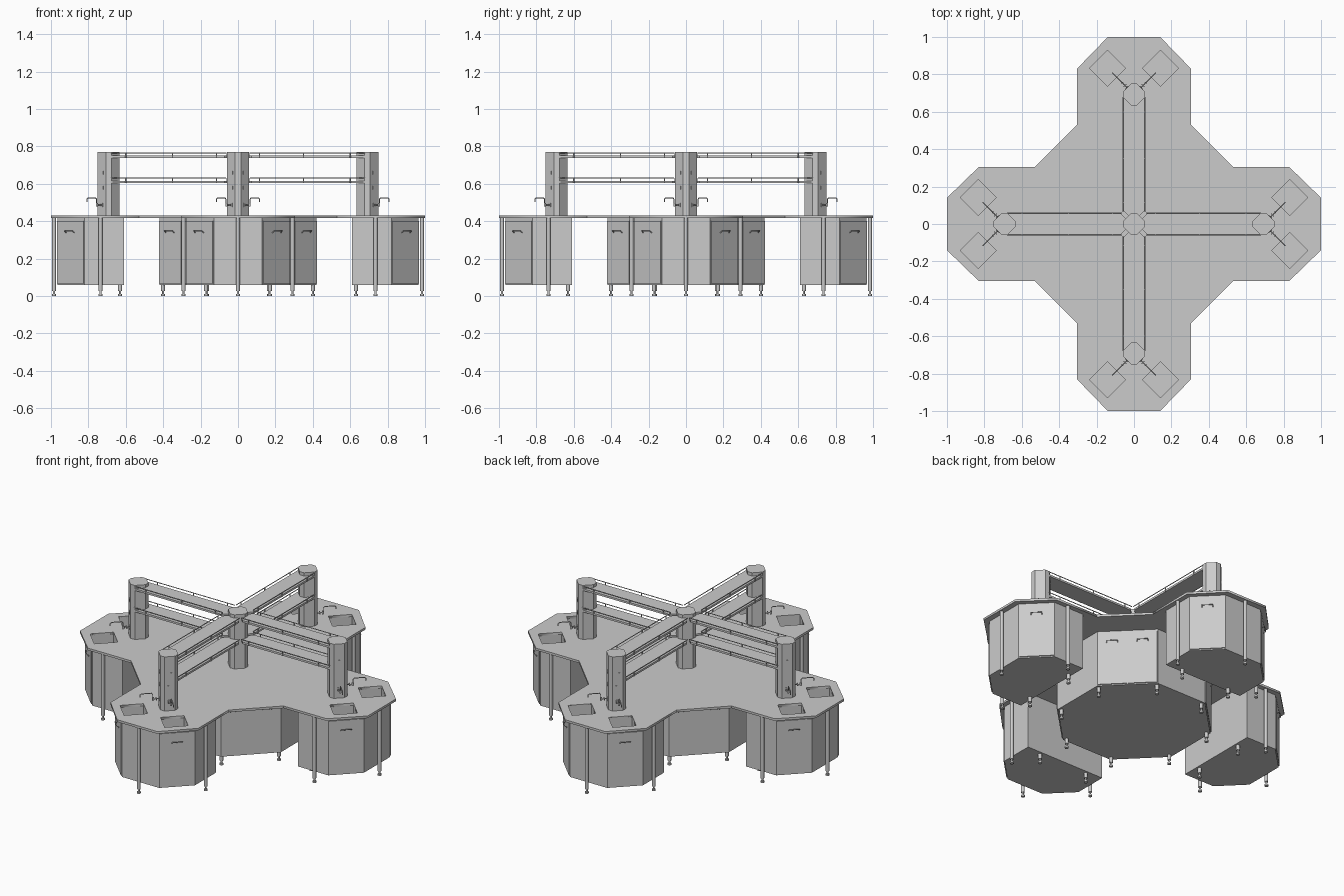
import bpy, bmesh
from math import pi, cos, sin, radians
from mathutils import Matrix, Vector

if "Cube" in bpy.data.objects:
    bpy.data.objects.remove(bpy.data.objects["Cube"])

RZ = lambda a: Matrix.Rotation(a, 4, 'Z')
T = lambda x, y, z=0: Matrix.Translation((x, y, z))


def finish(name, bm, M):
    bm.transform(M)
    bmesh.ops.recalc_face_normals(bm, faces=bm.faces)
    me = bpy.data.meshes.new(name)
    bm.to_mesh(me)
    bm.free()
    ob = bpy.data.objects.new(name, me)
    bpy.context.collection.objects.link(ob)
    return ob


def prism(name, pts, z0, z1, M=Matrix(), top=True):
    bm = bmesh.new()
    lo = [bm.verts.new((x, y, z0)) for x, y in pts]
    hi = [bm.verts.new((x, y, z1)) for x, y in pts]
    bm.faces.new(lo[::-1])
    if top:
        bm.faces.new(hi)
    for i in range(len(pts)):
        j = (i + 1) % len(pts)
        bm.faces.new((lo[i], lo[j], hi[j], hi[i]))
    return finish(name, bm, M)


def box(name, x0, x1, y0, y1, z0, z1, M=Matrix()):
    return prism(name, [(x0, y0), (x1, y0), (x1, y1), (x0, y1)], z0, z1, M)


def cyl(name, x, y, z0, z1, r, M=Matrix(), n=12):
    return prism(name, [(x + r * cos(2 * pi * i / n), y + r * sin(2 * pi * i / n))
                        for i in range(n)], z0, z1, M)


def curve(name, paths, M, closed=False, bevel=0.0, extrude=0.0):
    """Bevelled tube or filled plate with holes, converted to a mesh."""
    cu = bpy.data.curves.new(name, 'CURVE')
    cu.dimensions = '2D' if closed else '3D'
    if closed:
        cu.fill_mode = 'BOTH'
    else:
        cu.use_fill_caps = True
    cu.extrude, cu.bevel_depth, cu.bevel_resolution = extrude, bevel, 2
    for p in paths:
        s = cu.splines.new('POLY')
        s.points.add(len(p) - 1)
        for q, c in zip(s.points, p):
            q.co = (*c, 1) if len(c) == 3 else (*c, 0, 1)
        s.use_cyclic_u = closed
    ob = bpy.data.objects.new(name, cu)
    bpy.context.collection.objects.link(ob)
    ob.matrix_world = M
    bpy.ops.object.select_all(action='DESELECT')
    ob.select_set(True)
    bpy.context.view_layer.objects.active = ob
    bpy.ops.object.convert(target='MESH')


def door(name, x0, x1, M):
    """Door panel facing local +y with a bow handle near the top."""
    box(name, x0 + .004, x1 - .004, 0, .006, .067, .402, M)
    c = (x0 + x1) / 2
    curve(name + "_handle", [[(c - .032, .004, .338), (c - .03, .018, .347),
                              (c + .03, .018, .347), (c + .032, .004, .338)]], M, bevel=.0028)


def foot(name, x, y, top, M):
    cyl(name + "_pad", x, y, 0, .01, .011, M)
    cyl(name + "_stem", x, y, .01, .03, .005, M)
    cyl(name, x, y, .027, top, .0105, M)


def mirror_pts(half):
    return half + [(x, -y) for x, y in reversed(half)]


TOP0, TOP1 = .416, .43
COLUMN = [(.058, -.015), (.058, .015), (.015, .058), (-.015, .058),
          (-.058, .015), (-.058, -.015), (-.015, -.058), (.015, -.058)]

# central worktop and octagonal cabinet
R = pi / 2
rot = lambda pts: [tuple((RZ(k * R) @ Vector((x, y, 0))).xy) for k in range(4) for x, y in pts]
prism("centre_worktop", rot([(.53, -.305), (.53, .305)]), TOP0, TOP1)
prism("centre_cabinet", rot([(.42, -.175), (.42, .175)]), .06, TOP0)
prism("centre_column", COLUMN, TOP1, .77)

for k in range(4):
    M = RZ(k * R)
    # arm worktop with two sink cut-outs
    outline = mirror_pts([(.53, .305), (.83, .305), (1, .14)])
    sinks = [[(.833 + dx, s * .141 + dy) for dx, dy in
              ((.096, 0), (0, .096), (-.096, 0), (0, -.096))] for s in (1, -1)]
    curve("arm_worktop", [outline] + sinks, M @ T(0, 0, (TOP0 + TOP1) / 2),
          closed=True, extrude=(TOP1 - TOP0) / 2)
    for p in sinks:
        prism("sink_basin", p, .34, TOP1 - .001, M, top=False)
    # arm cabinet, open under the worktop
    prism("arm_cabinet", mirror_pts([(.61, .275), (.82, .275), (.966, .129)]),
          .06, TOP0, M, top=False)

    # doors on the chamfered faces
    for s in (1, -1):
        D = M @ T(.893, s * .202) @ RZ(s * pi / 4 - R)
        door("arm_door", -.103, .103, D)
    D = M @ RZ(pi / 4) @ T(.4207, 0) @ RZ(-R)
    door("centre_door_left", -.174, 0, D)
    door("centre_door_right", 0, .174, D)

    # legs and adjustable feet
    foot("end_leg", .984, 0, TOP0, M)
    for s in (1, -1):
        foot("side_leg", .735, s * .291, TOP0, M)
        foot("arm_cabinet_foot", .63, s * .17, .062, M)
        foot("centre_cabinet_foot", .40, s * .165, .062, M)

    # end column, shelves and guard rails
    prism("end_column", COLUMN, TOP1, .77, M @ T(.692, 0))
    for z in (.603, .738):
        prism("shelf", mirror_pts([(.04, .025), (.073, .058), (.675, .058)]), z, z + .012, M)
        for s in (1, -1):
            y = s * .059
            curve("guard_rail", [[(.065, y, z + .027), (.68, y, z + .027)]], M, bevel=.0025)
            for x in (.115, .35, .60):
                cyl("rail_post", x, y, z, z + .029, .0032, M, 8)

    # taps and sockets on the outward column faces
    for s in (1, -1):
        F = M @ T(.692, 0) @ RZ(s * pi / 4)
        curve("tap_spout", [[(.05, 0, .487), (.09, 0, .487), (.09, 0, .516), (.098, 0, .524),
                             (.155, 0, .524), (.164, 0, .517), (.164, 0, .503)]], F, bevel=.003)
        cyl("tap_body", .088, 0, .478, .497, .006, F)
        box("tap_handle", .066, .072, -.011, .011, .482, .492, F)
        box("tap_flange", .05, .056, -.01, .01, .477, .497, F)
        for z in (.57, .65):
            box("socket_plate", .05, .0535, -.013, .013, z, z + .018, F)
